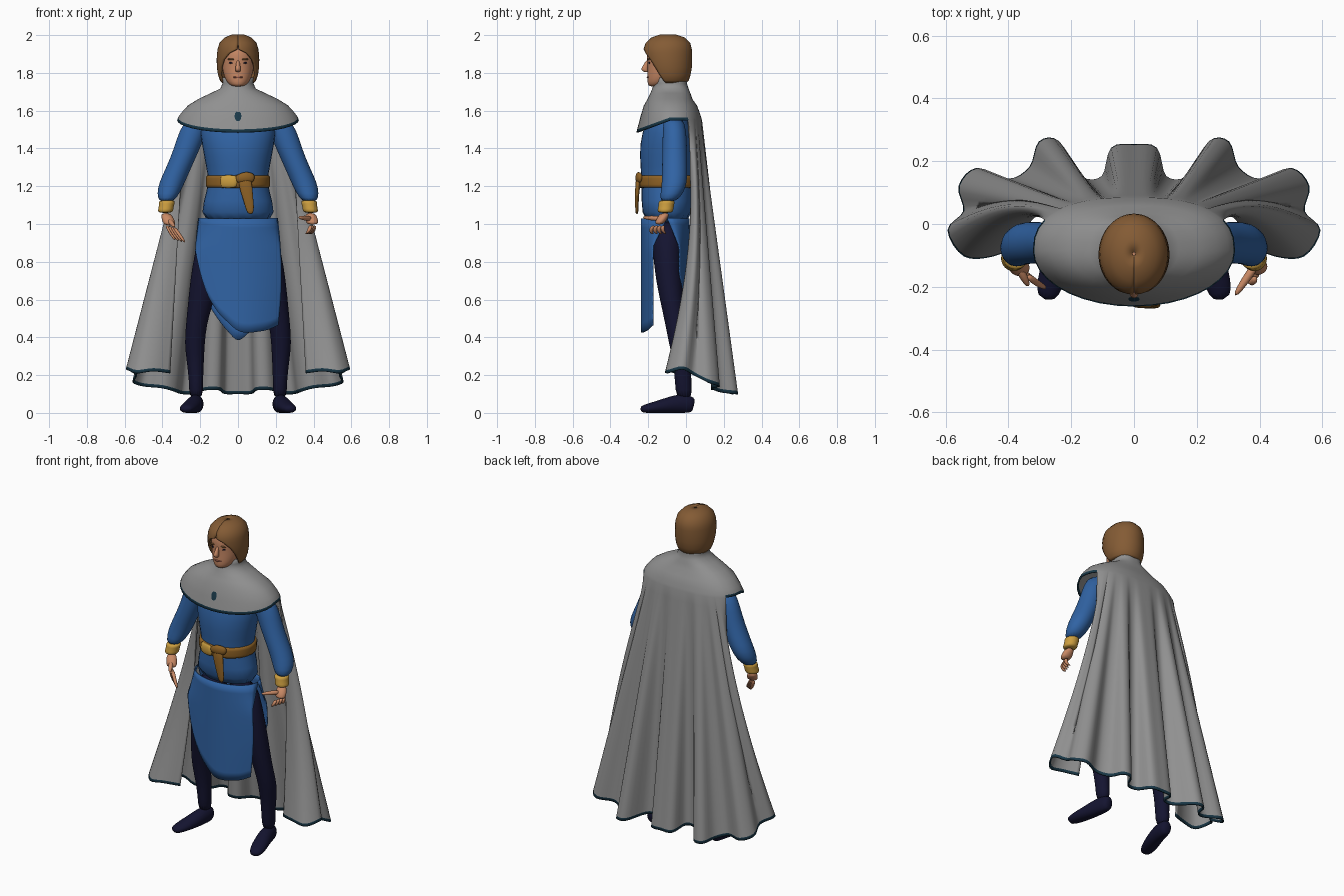
import bpy, bmesh, math
from mathutils import Vector

cube = bpy.data.objects.get("Cube")
if cube:
    bpy.data.objects.remove(cube, do_unlink=True)


def material(name, *rgb):
    m = bpy.data.materials.new(name)
    m.use_nodes = True
    m.diffuse_color = (*rgb, 1)
    bsdf = next(n for n in m.node_tree.nodes if n.type == 'BSDF_PRINCIPLED')
    bsdf.inputs["Base Color"].default_value = (*rgb, 1)
    return m


GREY = material("grey_cloth", .28, .28, .28)
TRIM = material("dark_teal_trim", .01, .04, .065)
BLUE = material("blue_cloth", .03, .125, .37)
NAVY = material("dark_navy", .007, .007, .03)
SKIN = material("skin", .58, .25, .13)
HAIR = material("brown_hair", .23, .105, .035)
LEATHER = material("brown_leather", .27, .12, .018)
GOLD = material("gold", .6, .34, .05)
LIPS = material("lips", .36, .12, .08)


def finish(name, bm, mats, subsurf=0, thick=0):
    """Turn a bmesh into a smooth object with optional thickness."""
    mesh = bpy.data.meshes.new(name)
    bm.to_mesh(mesh)
    bm.free()
    for m in mats:
        mesh.materials.append(m)
    for p in mesh.polygons:
        p.use_smooth = True
    ob = bpy.data.objects.new(name, mesh)
    bpy.context.collection.objects.link(ob)
    if thick:
        mod = ob.modifiers.new("Thickness", 'SOLIDIFY')
        mod.thickness, mod.offset = thick, 0
    if subsurf:
        mod = ob.modifiers.new("Smooth", 'SUBSURF')
        mod.levels = mod.render_levels = subsurf
    return ob


def tube(name, path, mat, ref=None, side=1, n=16):
    """Loft ellipses (x, y, z, half width, half depth) along a path, level or across it."""
    bm = bmesh.new()
    rings = []
    for i, (x, y, z, a, b) in enumerate(path):
        u, v = Vector((1, 0, 0)), Vector((0, 1, 0))
        if ref:
            lo, hi = path[max(i - 1, 0)], path[min(i + 1, len(path) - 1)]
            t = (Vector(hi[:3]) - Vector(lo[:3])).normalized()
            u = t.cross(Vector(ref)).normalized()
            v = u.cross(t)
        ring = []
        for k in range(n):
            w = math.tau * k / n
            p = Vector((x, y, z)) + (u * a * math.cos(w) + v * b * math.sin(w)) * 1.025
            ring.append(bm.verts.new((p.x * side, p.y, max(p.z, 0))))
        rings.append(ring)
    for r, s in zip(rings, rings[1:]):
        for k in range(n):
            bm.faces.new((r[k], r[(k + 1) % n], s[(k + 1) % n], s[k]))
    bm.faces.new(rings[0])
    bm.faces.new(rings[-1])
    bmesh.ops.recalc_face_normals(bm, faces=bm.faces)
    return finish(name, bm, [mat], subsurf=1)


def sheet(name, rows, mat, thick):
    """Open grid of points with a little thickness."""
    bm = bmesh.new()
    g = [[bm.verts.new(p) for p in row] for row in rows]
    for r, s in zip(g, g[1:]):
        for k in range(len(r) - 1):
            bm.faces.new((r[k], r[k + 1], s[k + 1], s[k]))
    return finish(name, bm, [mat], thick=thick)


def blob(name, loc, scale, mat, tilt=0):
    bpy.ops.mesh.primitive_uv_sphere_add(segments=20, ring_count=12, radius=1,
                                         location=loc, rotation=(tilt, 0, 0))
    ob = bpy.context.object
    ob.name, ob.scale = name, scale
    ob.data.materials.append(mat)
    bpy.ops.object.shade_smooth()


def spline(pts, steps):
    """Catmull-Rom samples through the points."""
    q = [Vector(p) for p in [pts[0], *pts, pts[-1]]]
    out = []
    for a, b, c, d in zip(q, q[1:], q[2:], q[3:]):
        for k in range(steps):
            t = k / steps
            out.append((2 * b + (c - a) * t + (2 * a - 5 * b + 4 * c - d) * t**2
                        + (3 * b - a - 3 * c + d) * t**3) / 2)
    return out + [q[-1]]


# Cape and shoulder mantle: one cloth, rings from the collar, back columns fall to the hem
half_hem = [(.36, -.06, .21), (.45, -.1, .22), (.54, -.1, .21), (.59, -.02, .23),
            (.54, .04, .2), (.555, .12, .16), (.5, .175, .14), (.4, .14, .13),
            (.33, .18, .11), (.3, .26, .1), (.24, .26, .1), (.17, .15, .12),
            (.1, .15, .12), (.07, .24, .1)]
hem = spline(half_hem + [(0, .25, .1)] + [(-x, y, z) for x, y, z in half_hem[::-1]], 4)
# height, half width, front depth, back depth, front drop
mantle = [(1.775, .083, .085, .09, 0), (1.745, .078, .08, .085, 0),
          (1.715, .09, .09, .095, 0), (1.69, .14, .1, .105, 0),
          (1.66, .205, .115, .115, 0), (1.625, .262, .135, .14, 0),
          (1.585, .298, .155, .155, .03), (1.562, .314, .17, .162, .062),
          (1.548, .318, .174, .166, .064)]
nb = len(hem)
angles = [math.radians(120 + 120 * k / (nb - 1)) for k in range(nb)]
angles += [math.radians(240 + 10 * k) for k in range(1, 24)]
bm = bmesh.new()
rings = []
for z, rx, front, back, drop in mantle:
    ring = []
    for w in angles:
        s, c = math.sin(w), math.cos(w)
        if c > 0:
            p = (rx * s, -.085 - front * c, z - drop * c)
        else:
            p = (rx * math.copysign(abs(s)**.8, s), -.085 + back * abs(c)**.8, z)
        ring.append(bm.verts.new(p))
    rings.append(ring)
for i, (r, s) in enumerate(zip(rings, rings[1:])):
    for k in range(len(angles)):
        j = (k + 1) % len(angles)
        f = bm.faces.new((r[k], r[j], s[j], s[k]))
        f.material_index = int(i == len(mantle) - 2 and k >= nb - 1)
top = rings[-1][:nb]
last = top
for t in [i / 24 * .988 for i in range(1, 25)] + [1]:
    row = []
    for v, h in zip(top, hem):
        p = v.co.lerp(h, t)
        if h.y < v.co.y:
            p.y = v.co.y + (h.y - v.co.y) * t**1.8 + .03 * math.sin(math.pi * t)
        row.append(bm.verts.new(p))
    for k in range(nb - 1):
        f = bm.faces.new((last[k], last[k + 1], row[k + 1], row[k]))
        f.material_index = int(t == 1)
    last = row
finish("cape", bm, [GREY, TRIM], thick=.008)
blob("chest_patch", (0, -.233, 1.575), (.027, .006, .05), TRIM, math.radians(-17))

# Tunic body and skirt panels
tube("tunic_body", [(0, -.09, 1.63, .13, .08), (0, -.095, 1.54, .21, .12),
                    (0, -.1, 1.42, .19, .148), (0, -.1, 1.3, .168, .14),
                    (0, -.1, 1.22, .152, .135), (0, -.1, 1.13, .18, .135),
                    (0, -.1, .99, .21, .132)], BLUE)


def panel(name, bottoms, front):
    edge = spline([(i / (len(bottoms) - 1) * 2 - 1, z, 0) for i, z in enumerate(bottoms)], 4)
    rows = []
    for i in range(13):
        t = i / 12
        row = []
        for s, low, _ in edge:
            z = 1.03 + (low - 1.03) * t
            w = (1.03 - z) / .6
            x = s * (.208 + .022 * math.sin(math.pi * min(w, 1)))
            flat = min(w * 4, 1)
            depth = .135 * math.sqrt(max(1 - s * s, 0)) * (1 - flat) + (.135 - .06 * s * s) * flat
            row.append((x, -.1 - depth if front else -.1 + depth * .85, z))
        rows.append(row)
    sheet(name, rows, BLUE, .007)


panel("front_skirt_panel", [.86, .65, .54, .48, .435, .425, .43, .44, .465], True)
panel("back_skirt_panel", [.75, .6, .5, .43, .385, .42, .47, .6, .75], False)

# Belt, buckle and knotted tail
tube("belt", [(0, -.1, z, a, a - .018) for z, a in
              ((1.19, .155), (1.193, .168), (1.225, .167), (1.257, .168), (1.26, .155))],
     LEATHER, n=32)
tube("buckle", [(-.09, -.228, 1.225, .01, .03), (-.085, -.232, 1.225, .012, .033),
                (-.045, -.247, 1.225, .012, .034), (0, -.252, 1.225, .012, .033)],
     GOLD, ref=(0, 0, 1))
tube("belt_knot", [(-.015, -.25, 1.235, .01, .016), (.02, -.255, 1.245, .016, .028),
                   (.06, -.25, 1.248, .016, .03), (.088, -.238, 1.24, .012, .02)],
     LEATHER, ref=(0, 0, 1))
tube("belt_tail", [(.035, -.25, 1.25, .03, .014), (.04, -.256, 1.2, .037, .013),
                   (.052, -.26, 1.14, .027, .01), (.062, -.26, 1.09, .024, .009),
                   (.066, -.26, 1.05, .014, .007)], LEATHER)

# Limbs that mirror
for side, label in ((1, "left"), (-1, "right")):
    tube(label + "_leg", [(.09, -.1, 1.02, .09, .09), (.13, -.1, .85, .1, .075),
                          (.175, -.09, .7, .078, .07), (.205, -.07, .55, .062, .056),
                          (.22, -.058, .47, .055, .052), (.23, -.035, .37, .053, .055),
                          (.226, -.02, .27, .045, .048), (.222, -.016, .17, .036, .042),
                          (.222, -.008, .07, .038, .045)], NAVY, side=side)
    tube(label + "_shoe", [(.215, .043, .04, .022, .032), (.217, .025, .045, .036, .047),
                           (.225, -.04, .05, .042, .052), (.245, -.12, .035, .046, .038),
                           (.267, -.19, .025, .044, .027), (.282, -.243, .018, .028, .018)],
         NAVY, ref=(0, 0, 1), side=side)
    tube(label + "_sleeve", [(.2, -.07, 1.57, .06, .05), (.235, -.06, 1.5, .075, .062),
                             (.27, -.06, 1.4, .068, .065), (.313, -.06, 1.3, .066, .066),
                             (.35, -.06, 1.22, .068, .067), (.37, -.075, 1.16, .059, .06),
                             (.38, -.097, 1.115, .038, .04)], BLUE, side=side)
    tube(label + "_bracelet", [(.375, -.1, 1.125, .034, .034), (.376, -.102, 1.12, .044, .044),
                               (.379, -.105, 1.095, .038, .04), (.384, -.11, 1.07, .042, .043),
                               (.386, -.11, 1.058, .032, .033)], GOLD, side=side)


# Hands: palm, four fingers fanned along a spread vector, thumb
def hand(label, side, knuckle, bend, tip, spread, thumb):
    wrist, knuckle, bend, tip, thumb = map(Vector, ((.384, -.11, 1.06), knuckle, bend, tip, thumb))
    mid = wrist.lerp(knuckle, .5)
    tube(label + "_palm", [(*wrist, .026, .026), (*mid, .033, .028),
                           (*knuckle, .034, .025)], SKIN, side=side)
    for i in range(4):
        off = Vector(spread) * (i - 1.5)
        tube(f"{label}_finger_{i + 1}", [(*(knuckle + off * .8), .012, .012),
             (*(bend + off), .0115, .0115), (*(tip + off * 1.1), .008, .008)],
             SKIN, side=side, n=8)
    tube(label + "_thumb", [(*mid, .016, .016), (*mid.lerp(thumb, .55), .014, .014),
                            (*thumb, .008, .008)], SKIN, ref=(0, 0, 1), side=side, n=8)


hand("left", 1, (.395, -.145, .995), (.39, -.16, .965), (.372, -.14, .945),
     (.008, .021, 0), (.32, -.23, 1.035))
hand("right", -1, (.358, -.15, .99), (.335, -.17, .95), (.305, -.185, .905),
     (.016, .012, .004), (.335, -.2, .985))

# Head and face
tube("neck", [(0, -.085, 1.66, .062, .062), (0, -.088, 1.72, .058, .06),
              (0, -.092, 1.79, .058, .062)], SKIN)
tube("head", [(0, -.165, 1.727, .026, .028), (0, -.148, 1.74, .05, .055),
              (0, -.127, 1.77, .07, .078), (0, -.112, 1.81, .081, .092),
              (0, -.1, 1.85, .087, .104), (0, -.1, 1.89, .09, .109),
              (0, -.1, 1.94, .082, .1), (0, -.1, 1.97, .05, .06)], SKIN)
tube("nose", [(0, -.203, 1.868, .008, .008), (0, -.212, 1.84, .011, .015),
              (0, -.222, 1.818, .017, .021), (0, -.208, 1.803, .012, .014)], SKIN, n=10)
blob("mouth", (0, -.2, 1.777), (.026, .008, .006), LIPS)
for s in (1, -1):
    blob("eye", (s * .035, -.193, 1.853), (.013, .006, .005), NAVY)
    blob("eyebrow", (s * .036, -.199, 1.872), (.02, .006, .005), HAIR)

# Hair: rows swept round the back, opening at the face
# height, half width, half depth, centre y, half opening in degrees
hair_rows = [(1.998, .005, .005, -.095, 0), (1.996, .035, .045, -.095, 0),
             (1.982, .068, .085, -.095, 0), (1.955, .093, .113, -.096, 0),
             (1.925, .102, .122, -.097, 2), (1.905, .105, .124, -.097, 25),
             (1.87, .107, .123, -.097, 44), (1.83, .106, .118, -.093, 55),
             (1.79, .1, .108, -.09, 64), (1.762, .09, .097, -.088, 72),
             (1.75, .078, .085, -.088, 78)]
rows = []
for z, a, b, cy, opening in hair_rows:
    o = math.radians(opening)
    sweep = [o + (math.tau - 2 * o) * k / 40 for k in range(41)]
    rows.append([(a * math.sin(w), cy - b * math.cos(w), z) for w in sweep])
hair = sheet("hair", rows, HAIR, .012)
